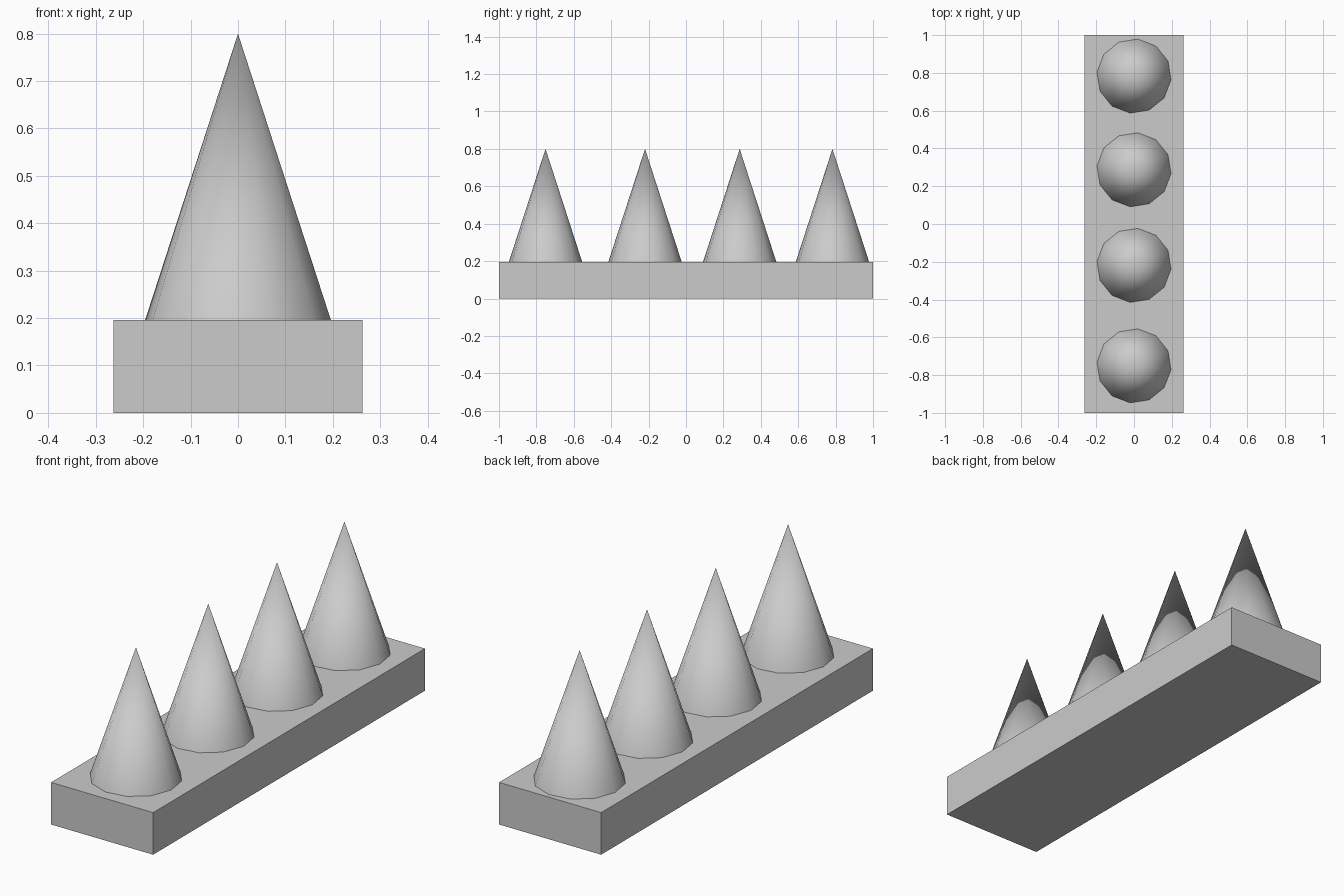
import bpy
import math

if "Cube" in bpy.data.objects:
    bpy.data.objects.remove(bpy.data.objects["Cube"])

BASE_TOP = 0.196
TIP = 0.80
RADIUS = 0.197

# Rectangular base block
bpy.ops.mesh.primitive_cube_add(size=1, location=(0, 0, BASE_TOP / 2))
base = bpy.context.object
base.name = "base_block"
base.scale = (0.526, 2.0, BASE_TOP)
bpy.ops.object.transform_apply(location=False, rotation=False, scale=True)

# Row of twelve-sided, smooth-shaded spikes
for i, y in enumerate((-0.751, -0.219, 0.287, 0.783)):
    bpy.ops.mesh.primitive_cone_add(
        vertices=12, radius1=RADIUS, radius2=0, depth=TIP - BASE_TOP,
        location=(0, y, (TIP + BASE_TOP) / 2),
        rotation=(0, 0, math.radians(-6)))
    spike = bpy.context.object
    spike.name = f"spike_{i + 1}"
    bpy.ops.object.shade_smooth_by_angle(angle=math.radians(40))
